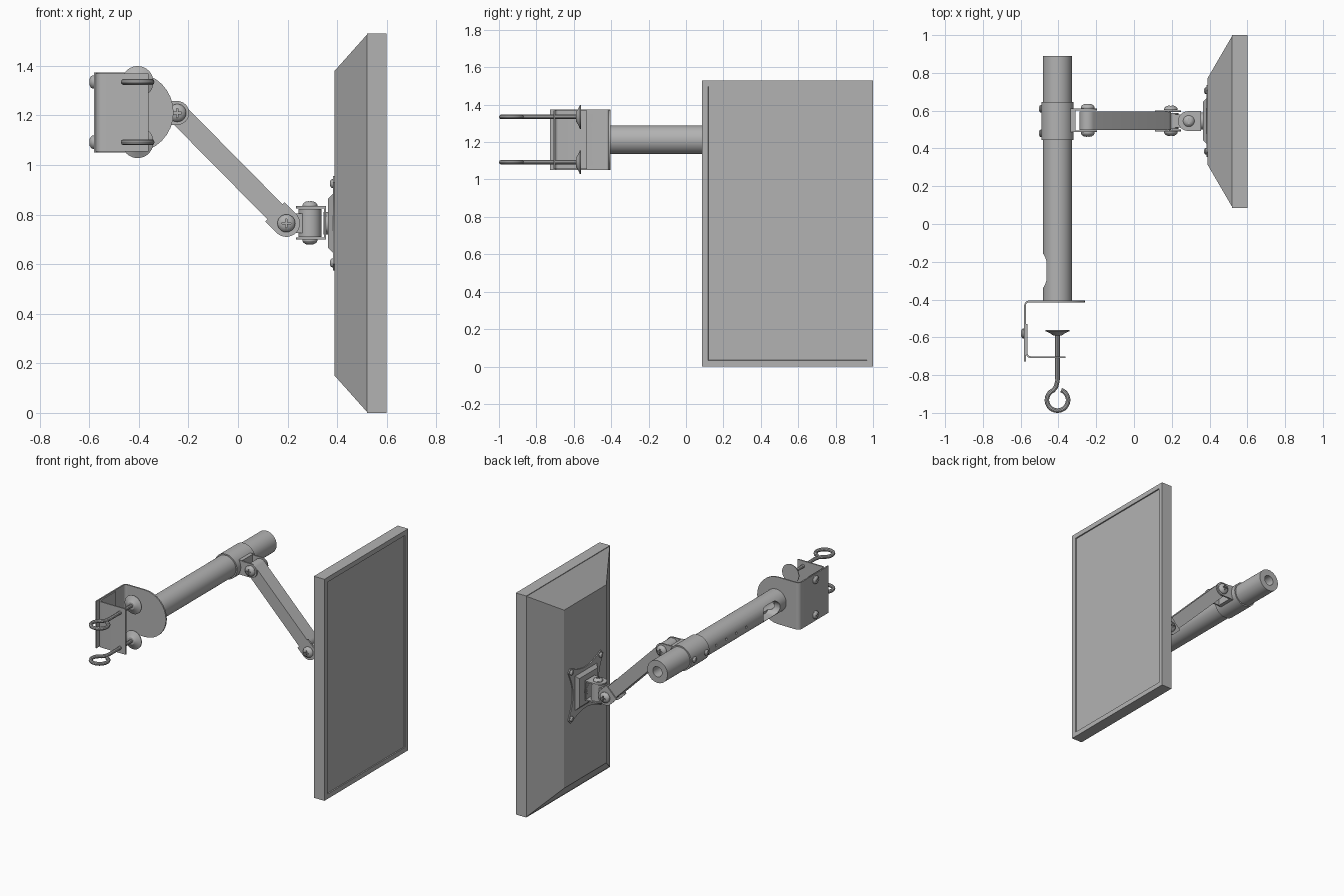
import bpy, bmesh
from math import pi, cos, sin, radians
from mathutils import Vector, Matrix

if "Cube" in bpy.data.objects:
    bpy.data.objects.remove(bpy.data.objects["Cube"])

GREY = (0.45, 0.45, 0.45, 1)
metal = bpy.data.materials.new("neutral_grey")
metal.use_nodes = True
metal.diffuse_color = GREY
metal.node_tree.nodes["Principled BSDF"].inputs["Base Color"].default_value = GREY


# ---- helpers ----
def link(name, mesh):
    mesh.materials.clear()
    mesh.materials.append(metal)
    mesh.shade_smooth()
    mesh.set_sharp_from_angle(angle=radians(30))
    ob = bpy.data.objects.new(name, mesh)
    bpy.context.collection.objects.link(ob)
    return ob


def finish(name, bm):
    bmesh.ops.recalc_face_normals(bm, faces=bm.faces)
    mesh = bpy.data.meshes.new(name)
    bm.to_mesh(mesh)
    bm.free()
    return link(name, mesh)


def bake(ob):
    """Replace the object by a copy with its modifiers applied."""
    bpy.context.view_layer.update()
    deps = bpy.context.evaluated_depsgraph_get()
    mesh = bpy.data.meshes.new_from_object(ob.evaluated_get(deps))
    name = ob.name
    bpy.data.objects.remove(ob)
    return link(name, mesh)


def cut(ob, cutters):
    for c in cutters:
        c.hide_render = True
        mod = ob.modifiers.new("cut", "BOOLEAN")
        mod.operation, mod.solver, mod.object = "DIFFERENCE", "EXACT", c
    ob = bake(ob)
    for c in cutters:
        bpy.data.objects.remove(c)
    return ob


def place(axis, u, v, w):
    return {"x": (w, u, v), "y": (u, w, v), "z": (u, v, w)}[axis]


def prism(name, pts, axis, lo, hi):
    bm = bmesh.new()
    face = bm.faces.new([bm.verts.new(place(axis, u, v, lo)) for u, v in pts])
    ext = bmesh.ops.extrude_face_region(bm, geom=[face])
    moved = [g for g in ext["geom"] if isinstance(g, bmesh.types.BMVert)]
    bmesh.ops.translate(bm, verts=moved, vec=place(axis, 0, 0, hi - lo))
    return finish(name, bm)


def box(name, lo, hi):
    (a, b, c), (d, e, f) = lo, hi
    return prism(name, [(a, b), (d, b), (d, e), (a, e)], "z", c, f)


def lathe(name, profile, pos, direction, seg=40):
    bm = bmesh.new()
    vs = [bm.verts.new((r, 0, h)) for r, h in profile]
    es = [bm.edges.new(p) for p in zip(vs, vs[1:])]
    bmesh.ops.spin(bm, geom=vs + es, cent=(0, 0, 0), axis=(0, 0, 1), angle=2 * pi, steps=seg)
    bmesh.ops.remove_doubles(bm, verts=bm.verts, dist=1e-5)
    rot = Vector(direction).to_track_quat("Z", "Y").to_matrix().to_4x4()
    bm.transform(Matrix.Translation(pos) @ rot)
    return finish(name, bm)


def cyl(name, a, b, r, seg=40):
    d = Vector(b) - Vector(a)
    return lathe(name, [(0, 0), (r, 0), (r, d.length), (0, d.length)], a, d, seg)


def arc(cx, cy, r, a0, a1, n=16):
    angles = [radians(a0 + (a1 - a0) * i / n) for i in range(n + 1)]
    return [(cx + r * cos(a), cy + r * sin(a)) for a in angles]


def sheet(name, path, lo, hi, t):
    """Bent sheet metal: a path in plan, raised in z."""
    bm = bmesh.new()
    low, high = ([bm.verts.new((x, y, z)) for x, y in path] for z in (lo, hi))
    for i in range(len(path) - 1):
        bm.faces.new((low[i], low[i + 1], high[i + 1], high[i]))
    ob = finish(name, bm)
    mod = ob.modifiers.new("thickness", "SOLIDIFY")
    mod.thickness, mod.offset = t, 0
    return bake(ob)


CY, CZ = 0.545, 0.765        # screen pivot
PX, PZ = -0.405, 1.212       # pole axis
SCREWS = (1.335, 1.092)      # clamp screw heights

# ---- display: slab, recessed screen, tapered back ----
bm = bmesh.new()
bmesh.ops.create_cube(bm, size=1)
bm.transform(Matrix.Translation((0.56, 0.543, 0.765)) @ Matrix.Diagonal((0.08, 0.915, 1.53, 1)))
bm.faces.ensure_lookup_table()
front = max(bm.faces, key=lambda f: f.calc_center_median().x)
back = min(bm.faces, key=lambda f: f.calc_center_median().x)
bmesh.ops.inset_individual(bm, faces=[front], thickness=0.047)
bmesh.ops.inset_individual(bm, faces=[front], thickness=0.001, depth=-0.008)
bmesh.ops.inset_individual(bm, faces=[back], thickness=0.006)
new = bmesh.ops.extrude_discrete_faces(bm, faces=[back])["faces"][0]
for v in new.verts:
    v.co.x = 0.39
    v.co.y = 0.543 + (0.23 if v.co.y > 0.543 else -0.23)
    v.co.z = 0.765 + (0.615 if v.co.z > 0.765 else -0.615)
finish("display", bm)

# ---- mounting plate with concave sides, and raised pad ----
side = [(0.165 * i / 8, 0.19 - 0.05 * cos(pi / 2 * i / 8)) for i in range(-8, 9)]
outline = []
for k in range(4):
    c, s = cos(-k * pi / 2), sin(-k * pi / 2)
    outline += [(CY + u * c - v * s, CZ + u * s + v * c) for u, v in side]
prism("mount_plate", outline, "x", 0.383, 0.392)
pad = box("mount_pad", (0.364, CY - 0.12, CZ - 0.12), (0.384, CY + 0.12, CZ + 0.12))
for v in pad.data.vertices:
    if v.co.x < 0.37:
        v.co.y = CY + (v.co.y - CY) * 0.83
        v.co.z = CZ + (v.co.z - CZ) * 0.83
cyl("swivel_disc", (0.345, CY, CZ), (0.366, CY, CZ), 0.045)

# ---- swivel yoke and knuckle ----
for name, z in (("upper", 0.825), ("lower", 0.699)):
    ear = arc(0.285, CY, 0.052, 90, 270) + [(0.355, CY - 0.052), (0.355, CY + 0.052)]
    prism(f"yoke_{name}_ear", ear, "z", z, z + 0.009)
box("yoke_back", (0.346, CY - 0.052, 0.7), (0.355, CY + 0.052, 0.833))
cyl("knuckle_post", (0.29, CY, 0.71), (0.29, CY, 0.823), 0.046)
box("knuckle_tongue", (0.2, CY - 0.035, 0.725), (0.29, CY + 0.035, 0.805))
cyl("knuckle_barrel", (0.195, CY - 0.042, CZ), (0.195, CY + 0.042, CZ), 0.04)

# ---- slanted arm with end forks ----
P0, P1 = Vector((-0.245, 1.21)), Vector((0.195, CZ))
ANG = math_angle = -45.3


def capsule(a, b, r, square=False):
    first = arc(*a, r, ANG + 90, ANG + 270, 2 if square else 16)
    if square:
        first = [first[0], first[-1]]
    return first + arc(*b, r, ANG - 90, ANG + 90)


toward = (P1 - P0).normalized()
prism("arm", capsule(P0, P1 - toward * 0.06, 0.043), "y", 0.497, 0.595)
for y in (0.491, 0.592):
    prism("arm_fork", capsule(P1 - toward * 0.065, P1, 0.055, True), "y", y, y + 0.01)

# ---- pole, with cable slot and row of small holes ----
pole = lathe("pole", [(0.035, 0), (0.077, 0), (0.077, 1.3), (0.035, 1.3), (0.035, 0)],
             (PX, -0.41, PZ), (0, 1, 0), 64)
slot = arc(-0.205, PZ, 0.05, -90, 90) + arc(-0.29, PZ, 0.05, 90, 270)
cutters = [prism("slot_cutter", slot, "x", -0.6, -0.4)]
for i in range(5):
    y = -0.08 + 0.11 * i
    cutters.append(cyl("hole_cutter", (-0.52, y, PZ), (-0.45, y, PZ), 0.009, 12))
cut(pole, cutters)

# ---- collar with hinge ears ----
lathe("collar", [(0.076, 0), (0.086, 0), (0.086, 0.2), (0.076, 0.2), (0.076, 0)],
      (PX, 0.445, PZ), (0, 1, 0), 64)
box("hinge_base", (-0.335, 0.487, PZ - 0.05), (-0.31, 0.611, PZ + 0.05))
hinge = arc(*P0, 0.048, -90, 90) + [(-0.325, PZ + 0.046), (-0.325, PZ - 0.05)]
for y in (0.486, 0.602):
    prism("hinge_ear", hinge, "y", y, y + 0.01)

# ---- clamp: end plate, bent side plate, sliding bracket ----
prism("clamp_end_plate", arc(-0.422, PZ, 0.162, -90, 90) +
      [(-0.555, PZ + 0.162), (-0.555, PZ - 0.162)], "y", -0.415, -0.405)
side_path = [(-0.577, -0.727)] + arc(-0.555, -0.432, 0.022, 180, 90, 6)
plate = sheet("clamp_side_plate", side_path, 1.05, 1.374, 0.009)
cut(plate, [cyl("hole_cutter", (-0.65, y, z), (-0.55, y, z), 0.016, 20)
            for y in (-0.515, -0.645) for z in SCREWS])
jaw = [(-0.568, -0.53)] + arc(-0.546, -0.683, 0.022, 180, 270, 6) + [(-0.362, -0.705)]
sheet("clamp_jaw", jaw, 1.055, 1.37, 0.009)

# ---- clamp screws: eye-bent rod and pressure pad ----
for z in SCREWS:
    lathe("pressure_pad", [(0, 0), (0.064, 0), (0.064, 0.005), (0.04, 0.016),
                           (0.024, 0.027), (0, 0.027)], (PX, -0.562, z), (0, -1, 0))
    path = [(PX, -0.575), (PX, -0.83), (PX - 0.008, -0.862)]
    path += arc(PX, -0.932, 0.056, 115, 430, 40)
    crv = bpy.data.curves.new("eye_rod", "CURVE")
    crv.dimensions, crv.bevel_depth, crv.bevel_resolution = "3D", 0.012, 3
    crv.use_fill_caps = True
    spline = crv.splines.new("POLY")
    spline.points.add(len(path) - 1)
    for p, (x, y) in zip(spline.points, path):
        p.co = (x, y, z, 1)
    rod = bpy.data.objects.new("eye_rod", crv)
    bpy.context.collection.objects.link(rod)
    bake(rod)

# ---- domed cross-head bolts sharing one mesh ----
master = lathe("bolt", [(0, 0), (1, 0), (1, 0.2), (0.85, 0.45), (0.5, 0.65), (0, 0.7)],
               (0, 0, 0), (0, 0, 1), 24)
master = cut(master, [box("cross_cutter", (-a, -b, 0.45), (a, b, 1))
                      for a, b in ((0.5, 0.1), (0.1, 0.5))])
bolts = []
for s in (-1, 1):
    bolts += [((-0.245, 0.549 + s * 0.063, 1.21), (0, s, 0), 0.036),
              ((0.195, 0.5465 + s * 0.056, CZ), (0, s, 0), 0.036),
              ((0.29, CY, 0.7665 + s * 0.067), (0, 0, s), 0.03),
              ((-0.49, CY + s * 0.065, PZ), (-1, 0, 0), 0.02),
              ((-0.581, -0.58, SCREWS[s > 0]), (-1, 0, 0), 0.027)]
    bolts += [((0.383, CY + s * 0.16, CZ + t * 0.16), (-1, 0, 0), 0.018) for t in (-1, 1)]
for pos, d, r in bolts:
    ob = bpy.data.objects.new("bolt", master.data)
    bpy.context.collection.objects.link(ob)
    ob.matrix_world = (Matrix.Translation(pos) @ Vector(d).to_track_quat("Z", "Y")
                       .to_matrix().to_4x4() @ Matrix.Scale(r, 4))
bpy.data.objects.remove(master)
